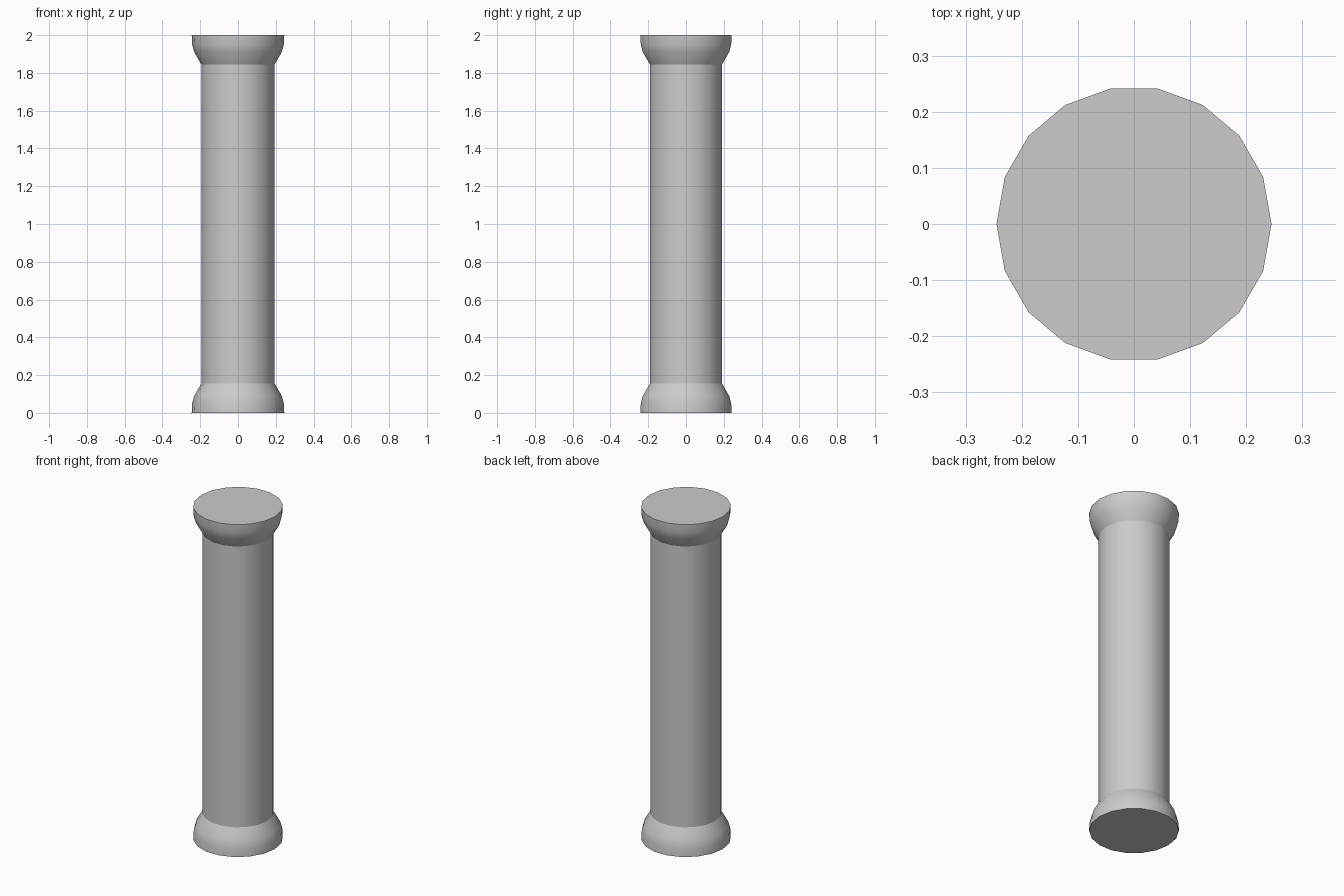
import bpy, bmesh, math

if "Cube" in bpy.data.objects:
    bpy.data.objects.remove(bpy.data.objects["Cube"])

SIDES = 18


def lathe(name, profile):
    """Closed solid of revolution from (radius, z) points, bottom to top."""
    bm = bmesh.new()
    rings = []
    for r, z in profile:
        rings.append([bm.verts.new((r * math.cos(2 * math.pi * i / SIDES),
                                    r * math.sin(2 * math.pi * i / SIDES), z))
                      for i in range(SIDES)])
    for a, b in zip(rings, rings[1:]):
        for i in range(SIDES):
            j = (i + 1) % SIDES
            bm.faces.new((a[i], a[j], b[j], b[i]))
    bm.faces.new(rings[0][::-1])
    bm.faces.new(rings[-1])
    bmesh.ops.recalc_face_normals(bm, faces=bm.faces)
    mesh = bpy.data.meshes.new(name)
    bm.to_mesh(mesh)
    bm.free()
    obj = bpy.data.objects.new(name, mesh)
    bpy.context.collection.objects.link(obj)
    bpy.ops.object.select_all(action='DESELECT')
    obj.select_set(True)
    bpy.context.view_layer.objects.active = obj
    bpy.ops.object.shade_smooth_by_angle(angle=math.radians(35))
    return obj


# Rounded foot, mirrored for the capital
foot = [(0.245, 0.0), (0.243, 0.05), (0.232, 0.09), (0.194, 0.155)]
lathe("column_base", foot)
lathe("column_capital", [(r, 2.0 - z) for r, z in reversed(foot)])

# Straight shaft between them
lathe("column_shaft", [(0.194, 0.155), (0.194, 1.845)])
